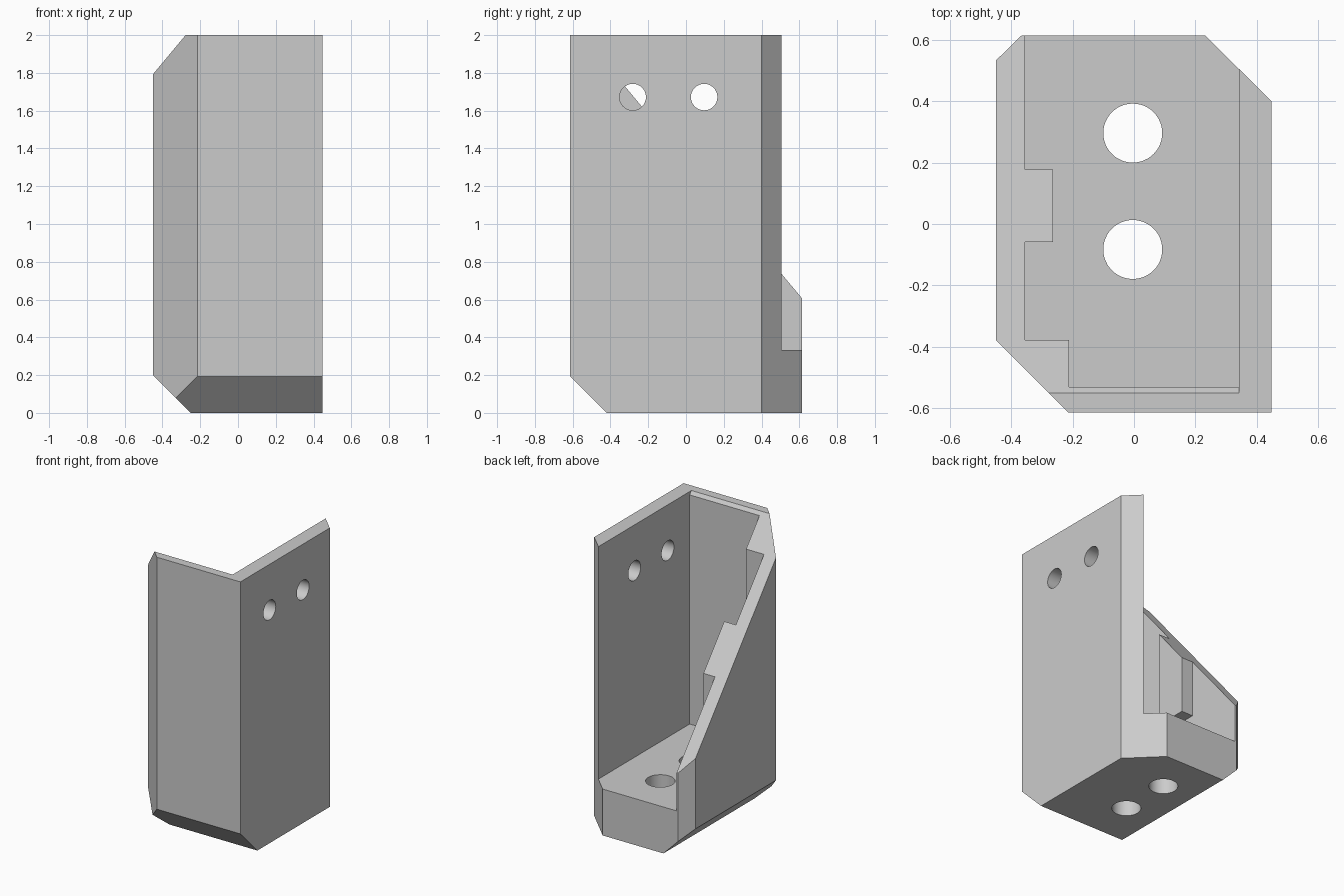
import bpy, bmesh, math
from mathutils import Vector

if "Cube" in bpy.data.objects:
    bpy.data.objects.remove(bpy.data.objects["Cube"], do_unlink=True)

grey = bpy.data.materials.new("light grey")
grey.use_nodes = True
colour = (0.6, 0.6, 0.6, 1)
grey.diffuse_color = colour
grey.node_tree.nodes["Principled BSDF"].inputs["Base Color"].default_value = colour


def prism(name, outline, axis, low, high):
    """Extrude a closed 2D outline along x or z."""
    bm = bmesh.new()
    place = (lambda a, b: (low, a, b)) if axis == "x" else (lambda a, b: (a, b, low))
    face = bm.faces.new([bm.verts.new(place(a, b)) for a, b in outline])
    moved = bmesh.ops.extrude_face_region(bm, geom=[face])["geom"]
    shift = Vector((1, 0, 0) if axis == "x" else (0, 0, 1)) * (high - low)
    bmesh.ops.translate(bm, vec=shift, verts=[v for v in moved if isinstance(v, bmesh.types.BMVert)])
    bmesh.ops.recalc_face_normals(bm, faces=bm.faces)
    mesh = bpy.data.meshes.new(name)
    bm.to_mesh(mesh)
    bm.free()
    mesh.materials.append(grey)
    obj = bpy.data.objects.new(name, mesh)
    bpy.context.collection.objects.link(obj)
    return obj


def circle(a, b, radius, sides=48):
    angles = [2 * math.pi * i / sides for i in range(sides)]
    return [(a + radius * math.cos(t), b + radius * math.sin(t)) for t in angles]


def cut(target, cutter):
    cutter.hide_render = True
    mod = target.modifiers.new("cut", "BOOLEAN")
    mod.operation, mod.solver, mod.object = "DIFFERENCE", "EXACT", cutter
    bpy.context.view_layer.objects.active = target
    bpy.ops.object.modifier_apply(modifier=mod.name)
    bpy.data.objects.remove(cutter, do_unlink=True)


# Solid block with chamfered vertical corners
bracket = prism("corner_bracket", [
    (-0.215, -0.613), (0.448, -0.613), (0.448, 0.4), (0.232, 0.613),
    (-0.367, 0.613), (-0.449, 0.533), (-0.449, -0.378)], "z", 0, 2)

# Chamfers under the front and the right side
bm = bmesh.new()
bm.from_mesh(bracket.data)
for point, normal in [((0, -0.42, 0), (0, -1, -1)), ((-0.25, 0, 0), (-1, 0, -1))]:
    result = bmesh.ops.bisect_plane(bm, geom=bm.verts[:] + bm.edges[:] + bm.faces[:],
                                    plane_co=point, plane_no=normal, clear_outer=True)
    rim = [e for e in result["geom_cut"] if isinstance(e, bmesh.types.BMEdge)]
    bmesh.ops.contextual_create(bm, geom=rim)
bmesh.ops.recalc_face_normals(bm, faces=bm.faces)
bm.to_mesh(bracket.data)
bm.free()

# Inner cavity: plain near the floor, with a wall rib higher up
corner = [(-0.355, -0.378), (-0.212, -0.378), (-0.212, -0.53), (0.342, -0.53), (0.342, 0.8), (-0.355, 0.8)]
rib = [(-0.355, 0.178), (-0.263, 0.178), (-0.263, -0.058), (-0.355, -0.058)]
cut(bracket, prism("lower_cavity", corner, "z", 0.333, 0.72))
cut(bracket, prism("upper_cavity", corner + rib, "z", 0.6, 2.2))

# Sloped top of the right wall
slope = 1.197
line = lambda y: (y, 2 - slope * (y + 0.55))
cut(bracket, prism("slope_cutter", [line(-0.7), line(0.8), (0.8, 2.4), (-0.7, 2.4)], "x", -0.8, 0.342))

# Floor holes and wall holes
for y in (0.296, -0.083):
    cut(bracket, prism("floor_hole", circle(-0.004, y, 0.096), "z", -0.2, 0.5))
for y in (-0.282, 0.096):
    cut(bracket, prism("wall_hole", circle(y, 1.672, 0.07), "x", 0.2, 0.6))

bpy.ops.object.select_all(action="DESELECT")
bracket.select_set(True)
bpy.context.view_layer.objects.active = bracket
bpy.ops.object.shade_smooth_by_angle(angle=math.radians(25))
